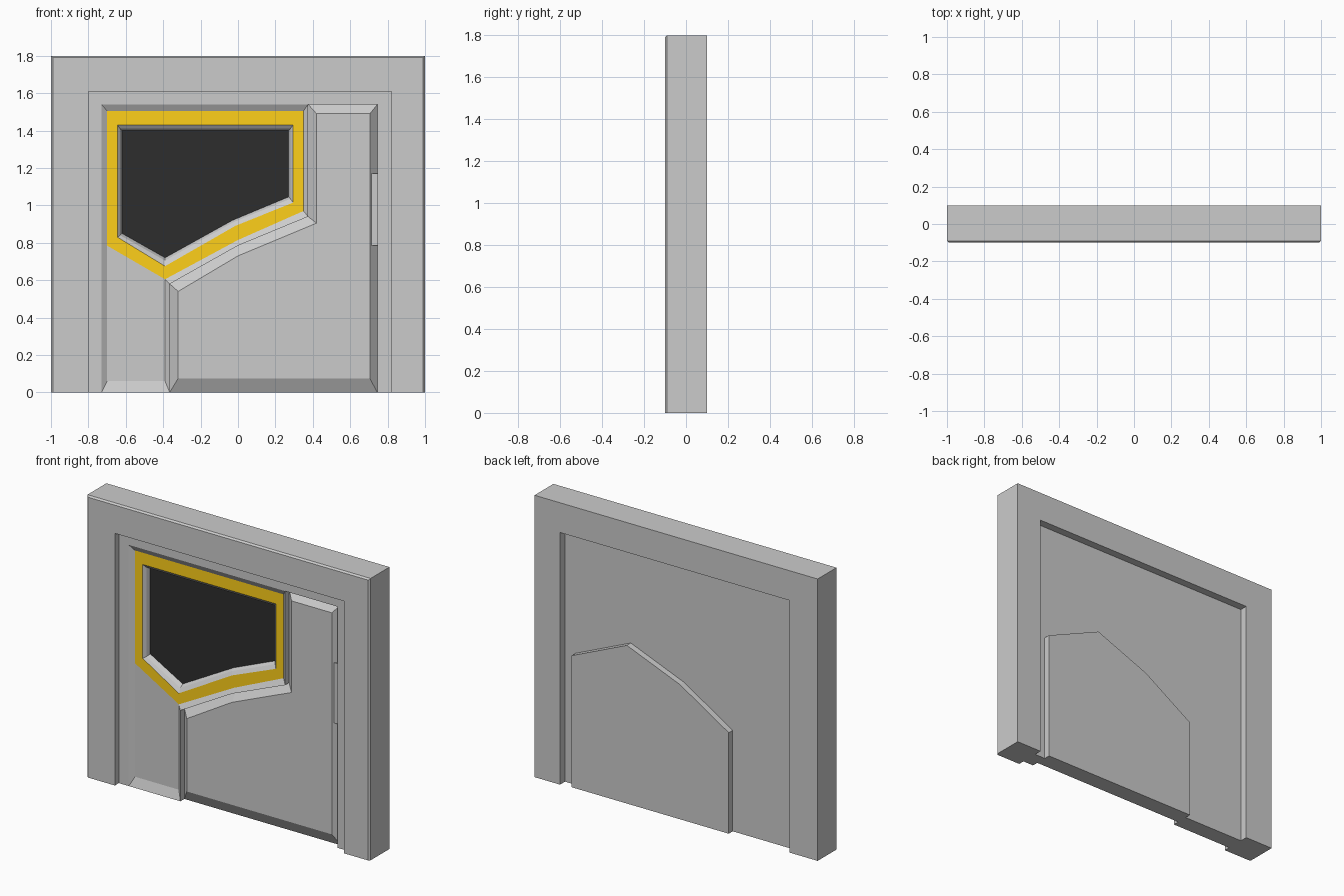
import bpy, bmesh

if "Cube" in bpy.data.objects:
    bpy.data.objects.remove(bpy.data.objects["Cube"])


def material(name, rgb):
    m = bpy.data.materials.new(name)
    m.diffuse_color = (*rgb, 1)
    m.use_nodes = True
    m.node_tree.nodes["Principled BSDF"].inputs["Base Color"].default_value = m.diffuse_color
    return m


def loft(name, loops, back_cap=False, front_cap=False, mat=None):
    """Bridge outlines [(xz points, y), ...] from back to front."""
    p = loops[0][0]
    area = sum(a[0] * b[1] - b[0] * a[1] for a, b in zip(p, p[1:] + p[:1]))
    bm = bmesh.new()
    rings = []
    for pts, y in loops:
        pts = pts if area > 0 else pts[::-1]
        rings.append([bm.verts.new((x, y, z)) for x, z in pts])
    for r, s in zip(rings, rings[1:]):
        for i in range(len(r)):
            j = (i + 1) % len(r)
            bm.faces.new((r[i], r[j], s[j], s[i]))
    if back_cap:
        bm.faces.new(rings[0][::-1])
    if front_cap:
        bm.faces.new(rings[-1])
    me = bpy.data.meshes.new(name)
    bm.to_mesh(me)
    bm.free()
    ob = bpy.data.objects.new(name, me)
    bpy.context.collection.objects.link(ob)
    if mat:
        me.materials.append(mat)
    return ob


def rect(x0, x1, z0, z1):
    return [(x0, z0), (x1, z0), (x1, z1), (x0, z1)]


def arch(ox0, ox1, oz, ix0, ix1, iz):
    """Upside-down U standing on z = 0."""
    return [(ox0, 0), (ox0, oz), (ox1, oz), (ox1, 0),
            (ix1, 0), (ix1, iz), (ix0, iz), (ix0, 0)]


yellow = material("yellow_paint", (1.0, 0.63, 0.01))
black = material("dark_glass", (0.026, 0.026, 0.026))
FACE, FLOOR, DEEP, BACK = -0.06, -0.04, -0.02, 0.05

# Wall frame, with its outer front edges chamfered
opening = (-0.80, 0.82, 1.61)
full = arch(-1, 1, 1.8, *opening)
trimmed = arch(-0.99, 0.99, 1.79, *opening)
loft("wall_frame", [(full, 0.1), (full, -0.09), (trimmed, -0.1)], True, True)

# Door core and raised border
core = rect(-0.80, 0.82, 0, 1.61)
loft("door_core", [(core, BACK), (core, DEEP)], back_cap=True)
border = arch(*opening, -0.73, 0.745, 1.54)
loft("door_border", [(border, DEEP), (border, FACE)], front_cap=True)

# Left panel: sharp rim sloping into a recess
rim = [(-0.73, 0), (-0.365, 0), (-0.365, 0.58), (0, 0.785),
       (0.375, 0.94), (0.375, 1.54), (-0.73, 1.54)]
inner = [(-0.70, 0.06), (-0.39, 0.06), (-0.39, 0.605), (0, 0.815),
         (0.35, 0.97), (0.35, 1.505), (-0.70, 1.505)]
loft("left_panel_rim", [(rim, DEEP), (rim, FACE), (inner, FLOOR)])
loft("left_panel_floor", [([(-0.70, 0.06), (-0.39, 0.06), (-0.39, 0.605),
                            (-0.70, 0.785)], FLOOR)], front_cap=True)

# Window: yellow surround, stepped grey reveal, dark glass
w_out = [(-0.70, 0.785)] + inner[2:]
w_in = [(-0.645, 0.83), (-0.39, 0.675), (-0.015, 0.89),
        (0.295, 1.015), (0.295, 1.43), (-0.645, 1.43)]
w_step = [(-0.63, 0.84), (-0.39, 0.705), (-0.025, 0.91),
          (0.28, 1.035), (0.28, 1.41), (-0.63, 1.41)]
w_glass = [(-0.62, 0.85), (-0.39, 0.72), (-0.03, 0.92),
           (0.27, 1.045), (0.27, 1.40), (-0.62, 1.40)]
loft("window_surround", [(w_out, FLOOR), (w_in, FLOOR)], mat=yellow)
loft("window_reveal", [(w_in, FLOOR), (w_step, -0.025), (w_glass, 0)])
loft("window_glass", [(w_glass, 0)], front_cap=True, mat=black)

# Right panel: bevelled block rising out of a pocket
pocket = [(-0.365, 0), (0.745, 0), (0.745, 1.54), (0.375, 1.54),
          (0.375, 0.94), (0, 0.785), (-0.365, 0.58)]
raised = [(-0.32, 0.075), (0.705, 0.075), (0.705, 1.49), (0.42, 1.49),
          (0.42, 0.905), (0, 0.73), (-0.32, 0.54)]
loft("right_panel", [(pocket, DEEP), (raised, FACE)], front_cap=True)

# Latch plate filling the panel's right bevel
latch = rect(0.70, 0.745, 0.785, 1.17)
loft("latch_plate", [(latch, DEEP), (latch, -0.05)], front_cap=True)

# Raised plate on the back
plate = [(-0.365, 0), (0.745, 0), (0.745, 0.84), (0.355, 1.01),
         (-0.02, 0.86), (-0.365, 0.645)]
loft("back_plate", [(plate, 0.09), (plate, BACK)], back_cap=True)
